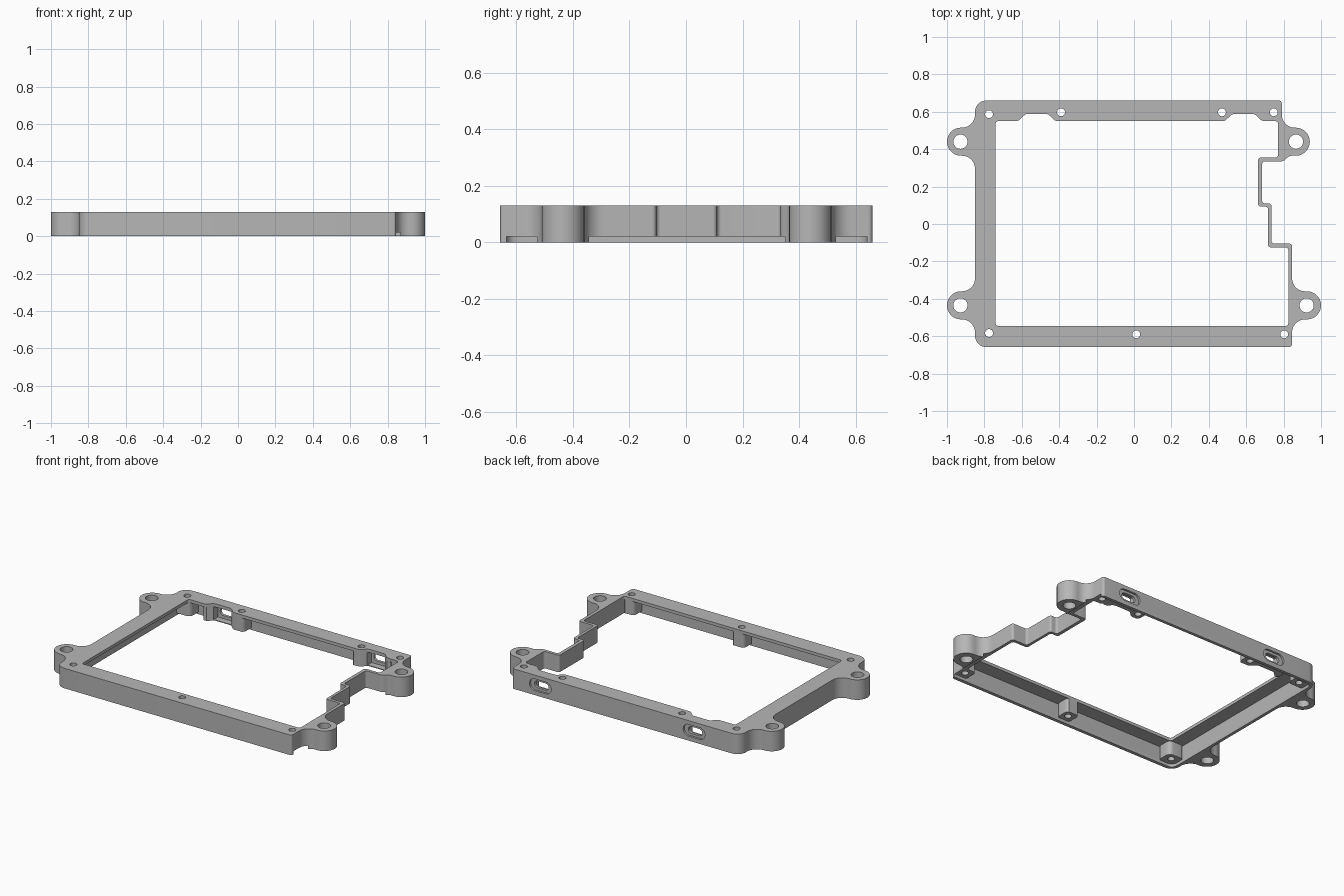
import bpy, bmesh, math
from mathutils import Vector

if "Cube" in bpy.data.objects:
    bpy.data.objects.remove(bpy.data.objects["Cube"])

H = 0.13          # frame height
LID = 0.02        # depth of the lid rebate underneath
FLANGE = 0.11     # underside of the top flange

grey = bpy.data.materials.new("plain grey")
grey.use_nodes = True
grey.diffuse_color = (0.47, 0.47, 0.47, 1)
grey.node_tree.nodes["Principled BSDF"].inputs["Base Color"].default_value = (0.47, 0.47, 0.47, 1)


def rounded(points, default=0.015):
    """Outline with each corner replaced by an arc; points are (x, y[, radius])."""
    out = []
    n = len(points)
    for i, p in enumerate(points):
        r = p[2] if len(p) > 2 else default
        c = Vector(p[:2])
        a = (Vector(points[i - 1][:2]) - c).normalized()
        b = (Vector(points[(i + 1) % n][:2]) - c).normalized()
        half = a.angle(b) / 2
        t = r / math.tan(half)
        centre = c + (a + b).normalized() * (r / math.sin(half))
        start, end = c + a * t - centre, c + b * t - centre
        sweep = start.angle_signed(end)
        steps = max(3, int(abs(sweep) / 0.2))
        for k in range(steps + 1):
            v = start.copy()
            ang = -sweep * k / steps
            ca, sa = math.cos(ang), math.sin(ang)
            out.append((centre.x + v.x * ca - v.y * sa, centre.y + v.x * sa + v.y * ca))
    return out


def prism(name, outline, lo, hi, along_y=False):
    """Extrude an outline along z, or an x-z outline along y."""
    bm = bmesh.new()
    place = (lambda x, y: (x, lo, y)) if along_y else (lambda x, y: (x, y, lo))
    face = bm.faces.new([bm.verts.new(place(x, y)) for x, y in outline])
    ext = bmesh.ops.extrude_face_region(bm, geom=[face])
    move = (0, hi - lo, 0) if along_y else (0, 0, hi - lo)
    verts = [g for g in ext["geom"] if isinstance(g, bmesh.types.BMVert)]
    bmesh.ops.translate(bm, verts=verts, vec=move)
    bmesh.ops.recalc_face_normals(bm, faces=bm.faces)
    mesh = bpy.data.meshes.new(name)
    bm.to_mesh(mesh)
    bm.free()
    mesh.materials.append(grey)
    ob = bpy.data.objects.new(name, mesh)
    bpy.context.collection.objects.link(ob)
    return ob


def rect(x0, x1, y0, y1, r):
    return rounded([(x0, y0, r), (x1, y0, r), (x1, y1, r), (x0, y1, r)])


def circle(x, y, r, n=32):
    return [(x + r * math.cos(math.tau * k / n), y + r * math.sin(math.tau * k / n)) for k in range(n)]


def combine(target, tool, operation="DIFFERENCE"):
    """Apply a boolean and discard the tool."""
    bpy.context.view_layer.objects.active = target
    mod = target.modifiers.new("cut", "BOOLEAN")
    mod.operation = operation
    mod.solver = "EXACT"
    mod.object = tool
    bpy.ops.object.modifier_apply(modifier=mod.name)
    bpy.data.objects.remove(tool)


def ear(base, tip, y):
    """Corner points of a mounting ear, in order of rising y."""
    return [(base, y - 0.075, 0.07), (tip, y - 0.075, 0.0745),
            (tip, y + 0.075, 0.0745), (base, y + 0.075, 0.07)]


# Outer body with four mounting ears and a stepped right side
outer = [(-0.85, -0.658, 0.06), (0.845, -0.658)]
outer += ear(0.845, 1.0, -0.435)
outer += [(0.845, -0.105), (0.735, -0.105), (0.735, 0.11), (0.685, 0.11),
          (0.685, 0.335), (0.80, 0.335, 0.03), (0.83, 0.365, 0.03)]
outer += ear(0.79, 0.94, 0.44)[1:]
outer += [(0.79, 0.66), (-0.85, 0.66, 0.06)]
outer += ear(-0.85, -1.0, 0.44)[::-1] + ear(-0.85, -1.0, -0.435)[::-1]
frame = prism("frame", rounded(outer), 0, H)

# Hollow beneath the flange
inner_steps = [(0.825, -0.125), (0.717, -0.125), (0.717, 0.093),
               (0.663, 0.093), (0.663, 0.355), (0.77, 0.355)]
hollow = [(-0.83, -0.636, 0.04), (0.825, -0.636)] + inner_steps + [(0.77, 0.64), (-0.83, 0.64, 0.04)]
combine(frame, prism("hollow_cutter", rounded(hollow), -0.1, FLANGE))

# Screw bosses tied into the walls: x0, x1, y0, y1
bosses = [(-0.84, -0.725, -0.645, -0.54), (-0.035, 0.055, -0.645, -0.54),
          (0.755, 0.835, -0.645, -0.54), (-0.84, -0.725, 0.545, 0.65),
          (-0.435, -0.345, 0.545, 0.65), (0.43, 0.52, 0.545, 0.65), (0.705, 0.78, 0.545, 0.65)]
for b in bosses:
    combine(frame, prism("boss", rect(*b, 0.03), LID, 0.12), "UNION")

# Thick wall behind each connector slot
slots = (-0.52, 0.585)
for x in slots:
    combine(frame, prism("slot_block", rect(x - 0.12, x + 0.12, 0.555, 0.65, 0.01), LID, 0.12), "UNION")

# Main opening, with two shallow bays along the back
window = [(-0.74, -0.545), (0.825, -0.545)] + inner_steps + [(0.77, 0.55)]
for x in reversed(slots):
    window += [(x + 0.10, 0.55, 0.03), (x + 0.06, 0.588, 0.03),
               (x - 0.06, 0.588, 0.03), (x - 0.10, 0.55, 0.03)]
window += [(-0.74, 0.55)]
combine(frame, prism("window_cutter", rounded(window), -0.2, 0.3))

# Lid rebate, open through the right wall
rebate = [(-0.83, -0.636, 0.04), (0.87, -0.636), (0.87, 0.25), (0.815, 0.25),
          (0.815, 0.64), (-0.83, 0.64, 0.04)]
combine(frame, prism("rebate_cutter", rounded(rebate, 0.005), -0.1, LID))

# Connector slots: inner pocket, through slot, outer recess
for x in slots:
    for w, h, r, lo, hi in ((0.065, 0.042, 0.003, 0.5, 0.63),
                            (0.05, 0.022, 0.0215, 0.55, 0.75),
                            (0.078, 0.038, 0.0375, 0.647, 0.75)):
        combine(frame, prism("slot_cutter", rect(x - w, x + w, 0.067 - h, 0.067 + h, r), lo, hi, True))

# Screw holes and ear holes
screws = [(-0.775, -0.583), (0.012, -0.59), (0.803, -0.59), (-0.775, 0.587),
          (-0.39, 0.597), (0.47, 0.597), (0.747, 0.597)]
ears = [(-0.928, -0.435), (0.923, -0.435), (-0.928, 0.44), (0.866, 0.44)]
for holes, r in ((screws, 0.021), (ears, 0.038)):
    for x, y in holes:
        combine(frame, prism("hole_cutter", circle(x, y, r), -0.1, 0.3))

# Smooth the rounded walls, keep edges crisp
bpy.ops.object.select_all(action="DESELECT")
frame.select_set(True)
bpy.context.view_layer.objects.active = frame
bpy.ops.object.shade_smooth_by_angle(angle=math.radians(30))
